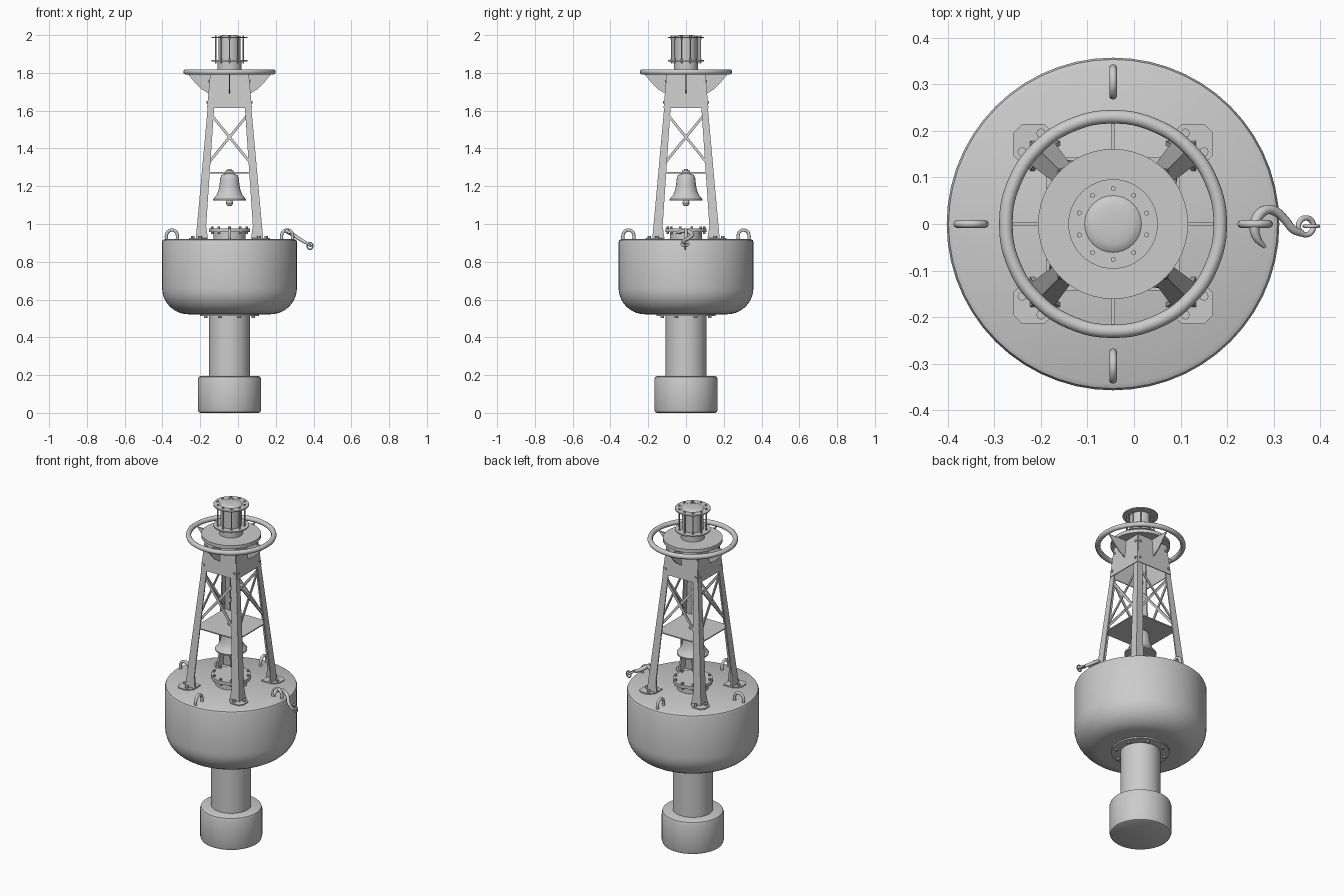
import bpy, bmesh
from math import sin, cos, pi, radians
from mathutils import Vector, Matrix

if "Cube" in bpy.data.objects:
    bpy.data.objects.remove(bpy.data.objects["Cube"])

CX = -0.045  # buoy axis


def finish(name, bm, matrix=None, angle=35):
    if matrix:
        bm.transform(matrix)
    bmesh.ops.recalc_face_normals(bm, faces=bm.faces[:])
    me = bpy.data.meshes.new(name)
    bm.to_mesh(me)
    bm.free()
    me.shade_smooth()
    me.set_sharp_from_angle(angle=radians(angle))
    ob = bpy.data.objects.new(name, me)
    bpy.context.collection.objects.link(ob)
    return ob


def at(a=0):
    return Matrix.Translation((CX, 0, 0)) @ Matrix.Rotation(a, 4, 'Z')


def lathe(name, prof, n=48):
    # profile of (radius, z), open ends are capped
    bm = bmesh.new()
    rings = [[bm.verts.new((r * cos(2 * pi * i / n), r * sin(2 * pi * i / n), z))
              for i in range(n)] for r, z in prof]
    for a, b in zip(rings, rings[1:]):
        for i in range(n):
            j = (i + 1) % n
            bm.faces.new((a[i], a[j], b[j], b[i]))
    bm.faces.new(rings[0])
    bm.faces.new(rings[-1])
    return finish(name, bm, at())


def loft(name, lower, upper, matrix):
    bm = bmesh.new()
    a = [bm.verts.new(p) for p in lower]
    b = [bm.verts.new(p) for p in upper]
    n = len(a)
    for i in range(n):
        bm.faces.new((a[i], a[(i + 1) % n], b[(i + 1) % n], b[i]))
    bm.faces.new(a)
    bm.faces.new(b)
    return finish(name, bm, matrix)


def bolts(name, points, r, h, n=8, axis='Z'):
    # short cylinders, points are centres relative to the buoy axis
    bm = bmesh.new()
    rot = {'Z': Matrix(), 'Y': Matrix.Rotation(pi / 2, 4, 'X'), 'X': Matrix.Rotation(pi / 2, 4, 'Y')}[axis]
    for p in points:
        bmesh.ops.create_cone(bm, cap_ends=True, segments=n, radius1=r, radius2=r, depth=h,
                              matrix=Matrix.Translation(p) @ rot)
    return finish(name, bm, at())


def circle(r, z, n, off=0.0):
    return [(r * cos(2 * pi * (i + off) / n), r * sin(2 * pi * (i + off) / n), z) for i in range(n)]


def tube(name, pts, r, matrix=Matrix(), closed=False, radii=None):
    cu = bpy.data.curves.new(name, 'CURVE')
    cu.dimensions = '3D'
    cu.bevel_depth, cu.bevel_resolution, cu.resolution_u = r, 3, 6
    cu.use_fill_caps = True
    sp = cu.splines.new('BEZIER')
    sp.bezier_points.add(len(pts) - 1)
    sp.use_cyclic_u = closed
    for i, (bp, p) in enumerate(zip(sp.bezier_points, pts)):
        bp.co = p
        bp.handle_left_type = bp.handle_right_type = 'AUTO'
        bp.radius = radii[i] if radii else 1
    tmp = bpy.data.objects.new(name, cu)
    bpy.context.collection.objects.link(tmp)
    dg = bpy.context.evaluated_depsgraph_get()
    me = bpy.data.meshes.new_from_object(tmp.evaluated_get(dg))
    bpy.data.objects.remove(tmp)
    bm = bmesh.new()
    bm.from_mesh(me)
    return finish(name, bm, matrix, 50)


# ballast weight, tail tube and lower flange
lathe("ballast_weight", [(.155, .004), (.163, .008), (.168, .022), (.168, .18), (.163, .195), (.15, .2)])
bpy.data.objects["ballast_weight"].data.transform(Matrix.Translation((0, 0, -.004)))
lathe("tail_tube", [(.108, .19), (.108, .53)])
lathe("lower_flange", [(.157, .514), (.157, .53)])
bolts("lower_flange_bolts", circle(.135, .51, 8, .5), .009, .016)

# float body with rounded bottom
prof = [(.217 + .14 * sin(a), .662 - .14 * cos(a)) for a in [pi / 2 * i / 10 for i in range(11)]]
prof += [(.357, .905), (.353, .915), (.343, .92)]
lathe("float_body", prof, 56)

# deck hatch
lathe("deck_hatch", [(.085, .918), (.085, .958), (.108, .958), (.108, .967), (.108, .976), (.06, .976)])
bolts("deck_hatch_bolts", circle(.097, .967, 10, .5), .007, .04)


# tower legs: tapered angle sections leaning inward
def corner(z):
    return .178 - (z - .925) * .0905


def section(z, w, t=.007):
    c = corner(z)
    return [(c, c, z), (c - w, c, z), (c - w, c - t, z), (c - t, c - t, z), (c - t, c - w, z), (c, c - w, z)]


for i, side in enumerate(("back_right", "back_left", "front_left", "front_right")):
    m = at(i * pi / 2)
    loft("leg_" + side, section(.924, .05), section(1.79, .03), m)
    loft("leg_foot_gusset_" + side, section(.924, .064, .01), section(1.0, .046, .01), m)
    lo, hi = .118, .215
    foot = [(lo, lo), (hi - .03, lo), (hi, lo + .03), (hi, hi - .02), (hi - .02, hi), (lo + .03, hi), (lo, hi - .03)]
    loft("foot_plate_" + side, [(x, y, .918) for x, y in foot], [(x, y, .926) for x, y in foot], m)
bolts("foot_bolts", [(sx * a, sy * b, .93) for sx in (-1, 1) for sy in (-1, 1)
                     for a, b in ((.155, .195), (.195, .155))], .010, .014)

# each tower side: cross braces, upper panel, ring support fin
for i, side in enumerate(("front", "right", "back", "left")):
    m = at(i * pi / 2)
    for s in (-1, 1):
        d = .004 + (.006 if s > 0 else 0)
        z0, z1, h = 1.315, 1.59, .013
        c0, c1 = corner(z0), corner(z1)
        x0, x1 = -s * (c0 - .025), s * (c1 - .012)

        def end(x, z, c):
            return [(x - .009, -c + d, z), (x + .009, -c + d, z),
                    (x + .009, -c + d + .006, z), (x - .009, -c + d + .006, z)]
        loft("brace_%s_%s" % (side, "a" if s > 0 else "b"), end(x0, z0, c0), end(x1, z1, c1), m)
    c0, c1 = corner(1.613), corner(1.795)
    loft("upper_panel_" + side,
         [(-c0, -c0 - .003, 1.613), (c0, -c0 - .003, 1.613), (c0, -c0 + .002, 1.613), (-c0, -c0 + .002, 1.613)],
         [(-c1, -c1 - .003, 1.795), (c1, -c1 - .003, 1.795), (c1, -c1 + .002, 1.795), (-c1, -c1 + .002, 1.795)], m)
    fin = [(.10, 1.795), (.222, 1.795), (.205, 1.775), (.18, 1.745), (.15, 1.715), (.11, 1.69)]
    loft("ring_fin_" + side, [(-.003, -r, z) for r, z in fin], [(.003, -r, z) for r, z in fin], m)

# panel bolts on all four sides
pb = [(s * (corner(z) - .014), t * (corner(z) + .003), z) for z in (1.645, 1.755) for s in (-1, 1) for t in (-1, 1)]
bolts("panel_bolts_front_back", pb, .007, .012, 8, 'Y')
bolts("panel_bolts_sides", [(y, x, z) for x, y, z in pb], .007, .012, 8, 'X')

# bell plate, bell and clapper
c = corner(1.27) - .004
sq = [(-c, -c), (c, -c), (c, c), (-c, c)]
loft("bell_plate", [(x, y, 1.268) for x, y in sq], [(x, y, 1.274) for x, y in sq], at())
lathe("bell", [(.079, 1.124), (.086, 1.124), (.087, 1.132), (.070, 1.152), (.059, 1.175), (.053, 1.205),
               (.049, 1.24), (.044, 1.256), (.034, 1.264), (.018, 1.268)], 40)
lathe("bell_bolt", [(.02, 1.26), (.02, 1.282), (.011, 1.282), (.011, 1.292)], 16)
lathe("clapper", [(.004, 1.094), (.014, 1.098), (.02, 1.112), (.014, 1.126), (.008, 1.132)], 20)

# platform and guard ring
lathe("lantern_platform", [(.161, 1.796), (.161, 1.816)])
tube("guard_ring", circle(.230, 1.805, 16), .0145, at(), True)

# lantern
lathe("lantern_body", [(.064, 1.815), (.064, 1.862), (.058, 1.866), (.058, 1.99)], 32)
lathe("lantern_lower_flange", [(.096, 1.861), (.096, 1.868)])
lathe("lantern_upper_flange", [(.096, 1.984), (.096, 1.991)])
lathe("lantern_cap", [(.062, 1.99), (.058, 1.994), (.043, 1.999), (.02, 2.0)], 32)
bolts("lantern_rods", circle(.076, 1.925, 10, .5), .0035, .148, 8)
bolts("lantern_nuts", [p for z in (1.857, 1.872, 1.98, 1.994) for p in circle(.076, z, 10, .5)], .0055, .007, 6)

# lifting eyes
eye = [(.277, 0, .91), (.277, 0, .945)] + [(.305 - .028 * cos(a), 0, .94 + .028 * sin(a))
                                         for a in (pi / 4, pi / 2, 3 * pi / 4)] + [(.333, 0, .945), (.333, 0, .91)]
for i, side in enumerate(("right", "back", "left", "front")):
    tube("lifting_eye_" + side, eye, .0085, at(i * pi / 2))


# hook hanging from the right eye, lying in a sloping plane
def slope(x):
    return .968 - .62 * (x - .25)


hook = [(.281, -.05), (.264, -.03), (.259, -.005), (.268, .019), (.287, .031), (.307, .025),
        (.325, .008), (.342, -.012), (.36, -.02)]
tube("hook", [(x, y, slope(x)) for x, y in hook], .011, radii=[.35, .8, 1.05, 1.05, .95, .9, .85, .8, .7])
tube("hook_eye", [(.369 + .016 * cos(a), -.005 + .018 * sin(a), slope(.369 + .016 * cos(a)))
                  for a in [2 * pi * i / 8 for i in range(8)]], .006, closed=True)
tube("hook_link", [(.381 + .015 * cos(a), -.005, .884 + .018 * sin(a))
                   for a in [2 * pi * i / 8 for i in range(8)]], .004, closed=True)
